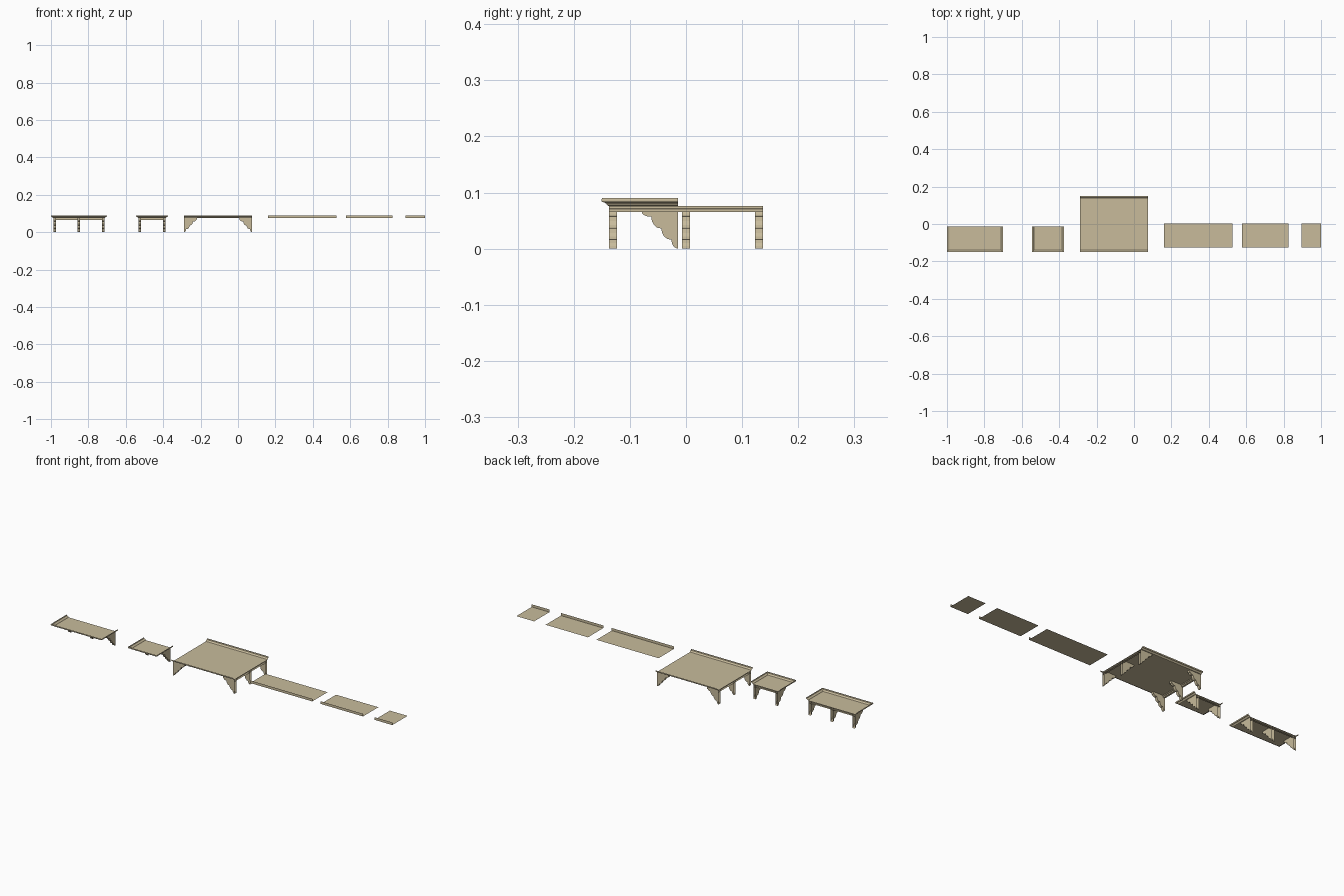
import bpy, math
from mathutils import Vector

if "Cube" in bpy.data.objects:
    bpy.data.objects.remove(bpy.data.objects["Cube"])

tan = bpy.data.materials.new("tan_plaster")
tan.diffuse_color = (0.58, 0.50, 0.33, 1)
tan.use_nodes = True
tan.node_tree.nodes["Principled BSDF"].inputs["Base Color"].default_value = tan.diffuse_color

FLOOR, W, YB, YF = 0.076, 0.007, -0.014, -0.137


def add(name, verts, faces, smooth=False):
    me = bpy.data.meshes.new(name)
    me.from_pydata([tuple(v) for v in verts], [], faces)
    me.materials.append(tan)
    ob = bpy.data.objects.new(name, me)
    bpy.context.collection.objects.link(ob)
    return ob


def sweep(name, path, profile):
    """Open sheet: path is (point, outward direction), profile is (out, z)."""
    n = len(profile)
    verts = [(p[0] + d[0] * o, p[1] + d[1] * o, z) for p, d in path for o, z in profile]
    faces = [(i * n + j, i * n + n + j, i * n + n + j + 1, i * n + j + 1)
             for i in range(len(path) - 1) for j in range(n - 1)]
    return add(name, verts, faces)


def panel(name, x0, x1, y0, y1):
    return add(name, [(x0, y0, FLOOR), (x1, y0, FLOOR), (x1, y1, FLOOR), (x0, y1, FLOOR)],
               [(0, 1, 2, 3)])


# Scalloped bracket outline as (distance from wall, height): four convex lobes
CORNERS = [(0, 0), (0.013, 0.016), (0.031, 0.036), (0.049, 0.057), (0.066, 0.066)]
SCALLOP = []
for (o0, z0), (o1, z1) in zip(CORNERS, CORNERS[1:]):
    for k in range(5):
        a = k / 4 * math.pi / 2
        SCALLOP.append((o0 + (o1 - o0 - 0.001) * math.sin(a), z1 - (z1 - z0) * math.cos(a)))
SCALLOP += [(0.068, 0.066), (0.070, FLOOR)]

# Moulding flaring outward from the panel edge, and the small wall beam
CROWN = [(0, FLOOR), (0.003, 0.077), (0.005, 0.080), (0.008, 0.0825), (0.0125, 0.083),
         (0.0135, 0.085), (0.0135, 0.088), (0.0125, 0.090)]
BEAM = [(0, 0.065), (0.010, 0.065), (0.010, 0.071), (0.013, 0.072), (0.013, FLOOR)]


def bracket(name, base, out):
    """Bracket with an open back standing against a wall."""
    o = Vector((out[0], out[1], 0))
    t = Vector((-out[1], out[0], 0))
    outline = SCALLOP + [(0, FLOOR)]
    n = len(outline)
    b = Vector((base[0], base[1], 0))
    verts = [b + t * s + o * d + Vector((0, 0, z)) for s in (-W, W) for d, z in outline]
    faces = [tuple(reversed(range(n))), tuple(range(n, 2 * n))]
    faces += [(j, j + n, j + n + 1, j + 1) for j in range(n - 2)]
    return add(name, verts, faces)


def beam(name, base, out, half):
    t = (-out[1], out[0])
    path = [((base[0] + t[0] * s, base[1] + t[1] * s), out) for s in (-half, half)]
    return sweep(name, path, BEAM)


# Wall canopies: long with three brackets, short with two
for label, cx, half, spots in (("long_canopy", -0.8505, 0.137, (-0.13, 0, 0.13)),
                               ("short_canopy", -0.46, 0.072, (-0.065, 0.065))):
    l, r = cx - half, cx + half
    panel(label + "_panel", l, r, YF, YB)
    sweep(label + "_moulding", [((l, YB), (-1, 0)), ((l, YF), (-1, -1)),
                                ((r, YF), (1, -1)), ((r, YB), (1, 0))], CROWN)
    beam(label + "_beam", (cx, YB), (0, -1), half)
    for i, s in enumerate(spots):
        bracket(f"{label}_bracket_{i}", (cx + s, YB), (0, -1))

# Wide canopy spanning between two side walls
L, R = -0.289, 0.076
panel("wide_canopy_panel", L, R, YF, -YF)
sweep("wide_canopy_front_moulding", [((L, YF), (0, -1)), ((R, YF), (0, -1))], CROWN)
sweep("wide_canopy_back_moulding", [((R, -YF), (0, 1)), ((L, -YF), (0, 1))], CROWN)
for side, x, out in (("left", L, (1, 0)), ("right", R, (-1, 0))):
    beam(f"wide_canopy_{side}_beam", (x, 0), out, 0.137)
    for i, y in enumerate((-0.13, 0, 0.13)):
        bracket(f"wide_canopy_{side}_bracket_{i}", (x, y), out)

# Plain ledges with an upright front fascia
for label, x0, x1 in (("long_ledge", 0.16, 0.527), ("medium_ledge", 0.577, 0.827),
                      ("short_ledge", 0.895, 1.0)):
    panel(label + "_panel", x0, x1, -0.126, 0.003)
    sweep(label + "_fascia", [((x0, -0.126), (0, -1)), ((x1, -0.126), (0, -1))],
          [(0, FLOOR), (0, 0.09)])
